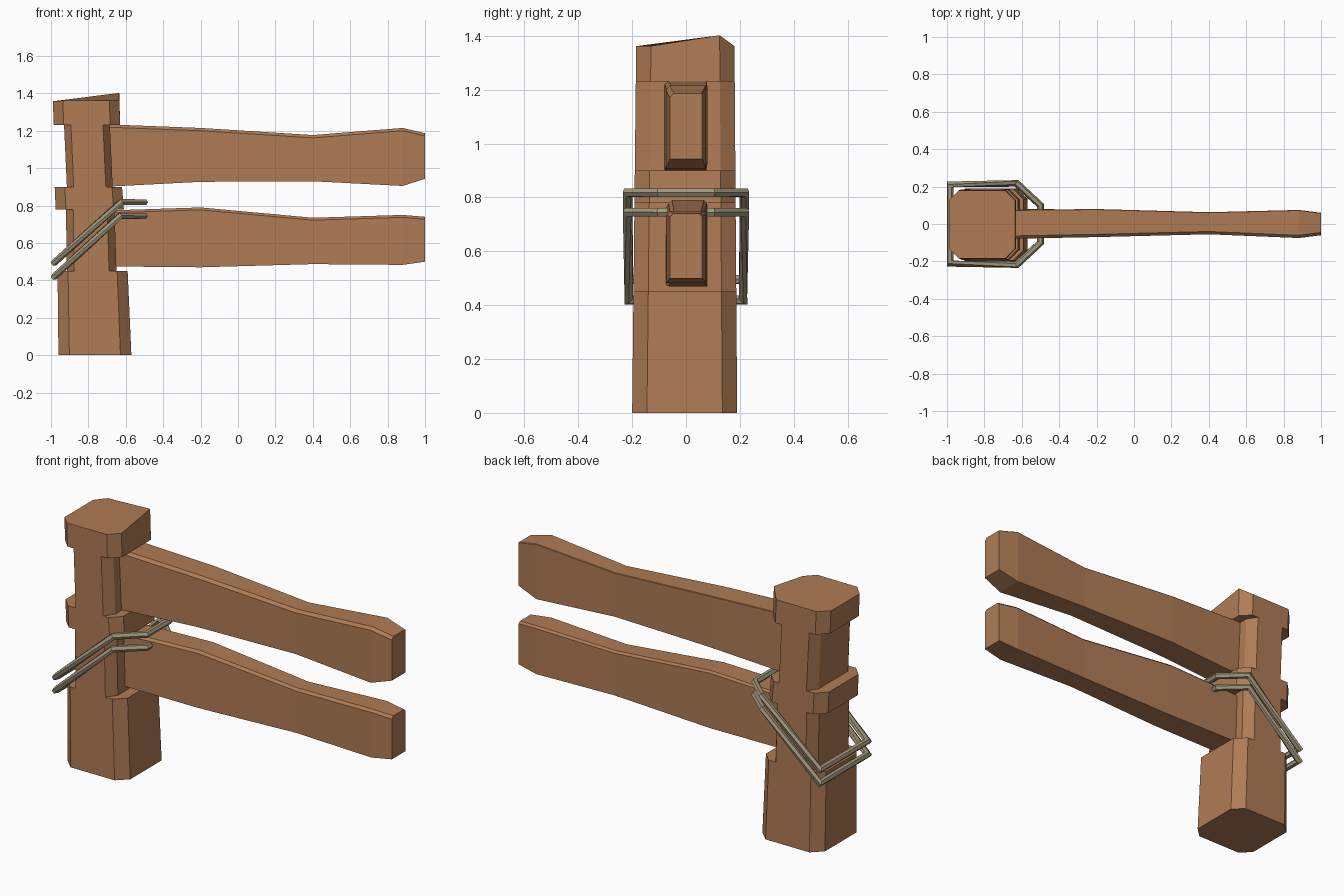
import bpy, bmesh, math
from mathutils import Vector

if "Cube" in bpy.data.objects:
    bpy.data.objects.remove(bpy.data.objects["Cube"])


def material(name, rgb):
    m = bpy.data.materials.new(name)
    m.diffuse_color = (*rgb, 1.0)
    m.use_nodes = True
    m.node_tree.nodes["Principled BSDF"].inputs["Base Color"].default_value = m.diffuse_color
    return m


WOOD = material("warm_wood", (0.43, 0.20, 0.09))
ROPE = material("dull_rope", (0.36, 0.31, 0.205))


def loft(name, rings, mat, closed=False):
    """Skin a list of equal-length rings; cap the ends unless closed."""
    bm = bmesh.new()
    rows = [[bm.verts.new(p) for p in ring] for ring in rings]
    n = len(rows[0])
    pairs = list(zip(rows, rows[1:])) + ([(rows[-1], rows[0])] if closed else [])
    for a, b in pairs:
        for i in range(n):
            j = (i + 1) % n
            bm.faces.new((a[i], a[j], b[j], b[i]))
    if not closed:
        bm.faces.new(rows[0])
        bm.faces.new(rows[-1])
    bmesh.ops.recalc_face_normals(bm, faces=bm.faces[:])
    mesh = bpy.data.meshes.new(name)
    bm.to_mesh(mesh)
    bm.free()
    mesh.materials.append(mat)
    obj = bpy.data.objects.new(name, mesh)
    bpy.context.collection.objects.link(obj)
    return obj


# Post: chamfered column, notched on its left and right sides
def post_ring(z, x0, x1, top=False):
    t = z / 1.37
    y0, y1 = -0.20 + 0.015 * t, 0.19 - 0.01 * t
    cx, cy = 0.15 * (x1 - x0), 0.055
    pts = [(x0 + cx, y0), (x1 - cx, y0), (x1, y0 + cy), (x1, y1 - cy),
           (x1 - cx, y1), (x0 + cx, y1), (x0, y1 - cy), (x0, y0 + cy)]
    # the sawn top rises toward the back right
    def height(x, y):
        return 1.362 + 0.055 * (x + 0.81) + 0.085 * (y + 0.0) + 0.02 if x > -0.67 and y > 0 \
            else 1.362 + 0.06 * min(0, x + 0.92)
    return [(x, y, height(x, y) if top else z) for x, y in pts]


loft("post", [
    post_ring(0.0, -0.96, -0.57),
    post_ring(0.45, -0.965, -0.59),
    post_ring(0.45, -0.915, -0.65),
    post_ring(0.78, -0.92, -0.66),
    post_ring(0.78, -0.975, -0.61),
    post_ring(0.90, -0.98, -0.62),
    post_ring(0.90, -0.915, -0.67),
    post_ring(1.23, -0.93, -0.685),
    post_ring(1.23, -0.985, -0.63),
    post_ring(1.37, -0.99, -0.635, top=True),
], WOOD)


# Rails: hewn beams with thin chamfers along the top edges
def rail(name, stations, c_front, c_back):
    rings = []
    for x, top, bottom, y0, y1 in stations:
        rings.append([(x, y0, bottom), (x, y1, bottom), (x, y1, top - c_back),
                      (x, y1 - c_back, top), (x, y0 + c_front, top),
                      (x, y0, top - c_front)])
    loft(name, rings, WOOD)


rail("upper_rail", [
    (-0.72, 1.235, 0.90, -0.08, 0.075),
    (-0.20, 1.215, 0.927, -0.07, 0.08),
    (0.40, 1.177, 0.93, -0.055, 0.063),
    (0.88, 1.215, 0.905, -0.075, 0.075),
    (1.00, 1.187, 0.943, -0.06, 0.06),
], 0.015, 0.003)
rail("lower_rail", [
    (-0.72, 0.773, 0.475, -0.075, 0.08),
    (-0.20, 0.79, 0.47, -0.065, 0.078),
    (0.40, 0.735, 0.487, -0.055, 0.063),
    (0.88, 0.75, 0.483, -0.072, 0.075),
    (1.00, 0.74, 0.50, -0.06, 0.06),
], 0.013, 0.011)


# Rope loops: six-sided tubes with mitred corners, slung around the post
def rope(name, half, radius=0.018, sides=6):
    path = [Vector(p) for p in half]
    path += [Vector((p.x, -p.y, p.z)) for p in reversed(path)]
    n, rings = len(path), []
    for i, p in enumerate(path):
        a = (p - path[i - 1]).normalized()
        b = (path[(i + 1) % n] - p).normalized()
        tangent = (a + b).normalized()
        side = tangent.cross(Vector((0, 0, 1))).normalized()
        up = side.cross(tangent)
        bend = a - b
        bend = bend.normalized() if bend.length > 1e-5 else side
        stretch = 1 / max(0.5, a.dot(tangent)) - 1
        ring = []
        for k in range(sides):
            ang = math.tau * k / sides
            off = (side * math.cos(ang) + up * math.sin(ang)) * radius
            ring.append(p + off + bend * off.dot(bend) * stretch)
        rings.append(ring)
    loft(name, rings, ROPE, closed=True)


rope("upper_rope_loop", [(-0.982, -0.212, 0.495), (-0.625, -0.217, 0.818), (-0.50, -0.10, 0.818)])
rope("lower_rope_loop", [(-0.982, -0.212, 0.42), (-0.63, -0.217, 0.745), (-0.50, -0.10, 0.745)])
